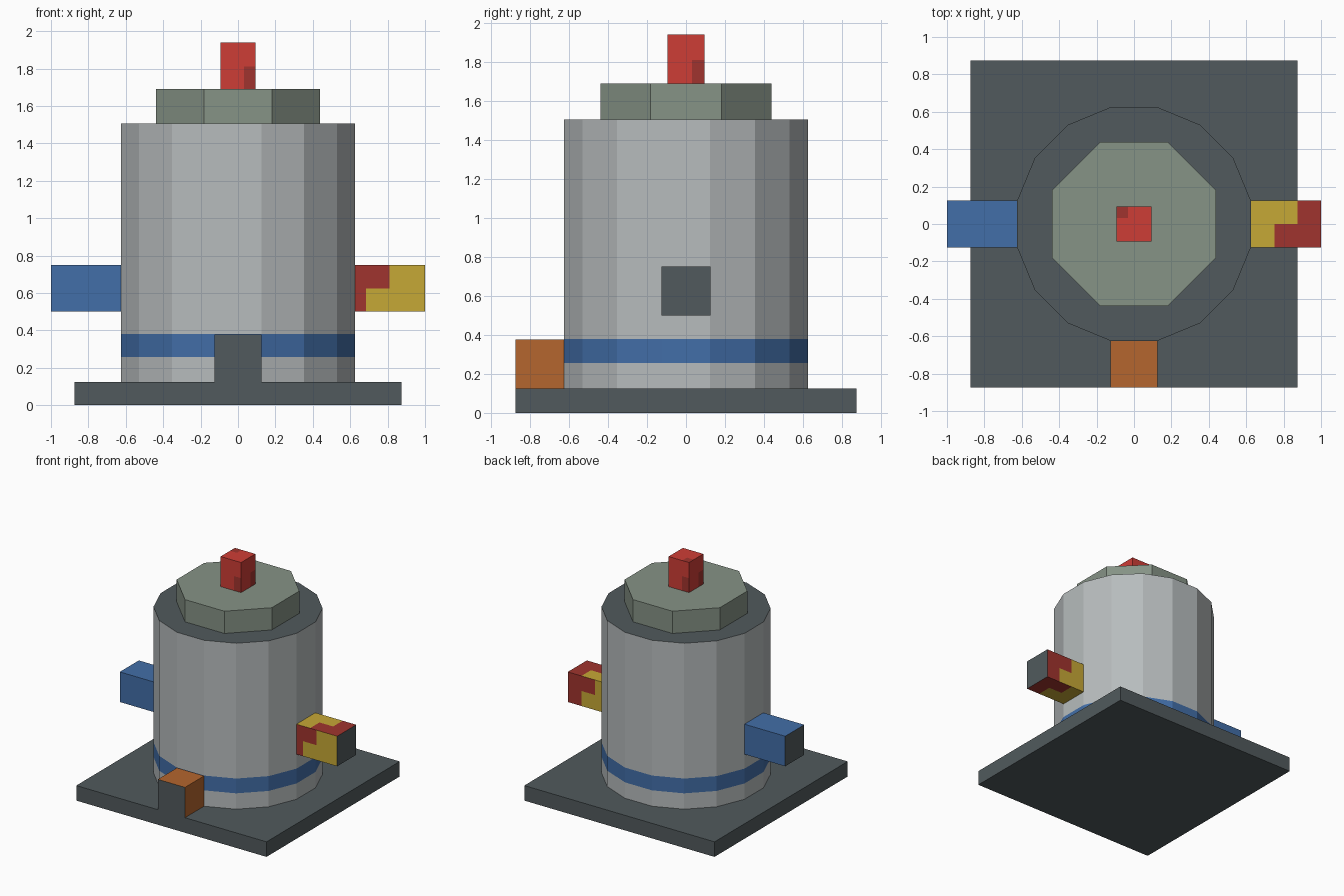
import bpy, bmesh, math
from mathutils import Vector

old = bpy.data.objects.get("Cube")
if old:
    bpy.data.objects.remove(old, do_unlink=True)


def material(name, *rgb):
    """Make a flat material from 0-255 display values."""
    lin = [((c / 255 + 0.055) / 1.055) ** 2.4 for c in rgb] + [1]
    m = bpy.data.materials.new(name)
    m.use_nodes = True
    m.diffuse_color = lin
    m.node_tree.nodes["Principled BSDF"].inputs["Base Color"].default_value = lin
    return m


slate = material("slate", 81, 90, 93)
steel = material("steel", 183, 188, 189)
sage = material("sage", 134, 147, 134)
blue = material("blue", 66, 110, 168)
red = material("red", 206, 61, 54)
maroon = material("maroon", 160, 52, 46)
yellow = material("yellow", 198, 168, 54)
orange = material("orange", 181, 102, 46)


def finish(name, bm, mats, rule=None, cuts=()):
    """Cut the mesh along (axis, position) planes, colour faces by rule."""
    for axis, pos in cuts:
        no = Vector((0, 0, 0))
        no[axis] = 1
        bmesh.ops.bisect_plane(bm, geom=bm.verts[:] + bm.edges[:] + bm.faces[:],
                               plane_co=no * pos, plane_no=no)
    bm.normal_update()
    if rule:
        for f in bm.faces:
            f.material_index = int(rule(f.calc_center_median(), f.normal))
    me = bpy.data.meshes.new(name)
    bm.to_mesh(me)
    bm.free()
    for m in mats:
        me.materials.append(m)
    ob = bpy.data.objects.new(name, me)
    bpy.context.collection.objects.link(ob)
    return ob


def box(name, lo, hi, mats, rule=None, cuts=()):
    bm = bmesh.new()
    bmesh.ops.create_cube(bm, size=1)
    for v in bm.verts:
        v.co = [lo[i] + (v.co[i] + 0.5) * (hi[i] - lo[i]) for i in range(3)]
    return finish(name, bm, mats, rule, cuts)


def prism(name, sides, apothem, z0, z1, mats, rule=None, cuts=()):
    """Upright prism with flat facets facing the main axes."""
    bm = bmesh.new()
    r = apothem / math.cos(math.pi / sides)
    ring = [bm.verts.new((r * math.cos(a), r * math.sin(a), z0))
            for a in (math.tau * (i + 0.5) / sides for i in range(sides))]
    bottom = bm.faces.new(ring)
    out = bmesh.ops.extrude_face_region(bm, geom=[bottom], use_keep_orig=True)
    for v in out["geom"]:
        if isinstance(v, bmesh.types.BMVert):
            v.co.z = z1
    bmesh.ops.recalc_face_normals(bm, faces=bm.faces[:])
    return finish(name, bm, mats, rule, cuts)


# Base plate
box("base_plate", (-0.875, -0.875, 0), (0.875, 0.875, 0.125), [slate])


# Tank with a blue band and a dark top
def tank_colour(c, n):
    if abs(n.z) > 0.5:
        return 2
    return 0.257 < c.z < 0.38


prism("tank", 16, 0.625, 0.12, 1.505, [steel, blue, slate], tank_colour,
      [(2, 0.257), (2, 0.38)])

# Lid
prism("lid", 8, 0.4375, 1.5, 1.69, [sage])


# Knob with a dark corner patch on each face
def knob_colour(c, n):
    if abs(n.z) > 0.5:
        return c.x < -0.031 and c.y > 0.031
    side = Vector((0, 0, 1)).cross(n)
    return c.dot(side) > 0.031 and c.z < 1.81


box("knob", (-0.094, -0.094, 1.685), (0.094, 0.094, 1.94), [red, maroon], knob_colour,
    [(0, -0.031), (0, 0.031), (1, -0.031), (1, 0.031), (2, 1.81)])

# Blue pipe with a dark end
box("right_pipe", (-1, -0.125, 0.5), (-0.6, 0.125, 0.75), [blue, slate],
    lambda c, n: n.x < -0.5)


# Two-colour pipe with stepped patches and a dark end
def pipe_colour(c, n):
    if n.x > 0.5:
        return 2
    if n.y < -0.5:
        return c.x < (0.81 if c.z > 0.625 else 0.685)
    if n.y > 0.5:
        wide = c.z > 0.625
    else:
        wide = c.y * n.z < 0
    return c.x > (0.75 if wide else 0.875)


box("left_pipe", (0.6, -0.125, 0.5), (1, 0.125, 0.75), [yellow, maroon, slate], pipe_colour,
    [(0, 0.685), (0, 0.75), (0, 0.81), (0, 0.875), (1, 0), (2, 0.625)])

# Front outlet block with a dark front
box("front_outlet", (-0.125, -0.875, 0.12), (0.125, -0.6, 0.377), [orange, slate],
    lambda c, n: n.y < -0.5)
